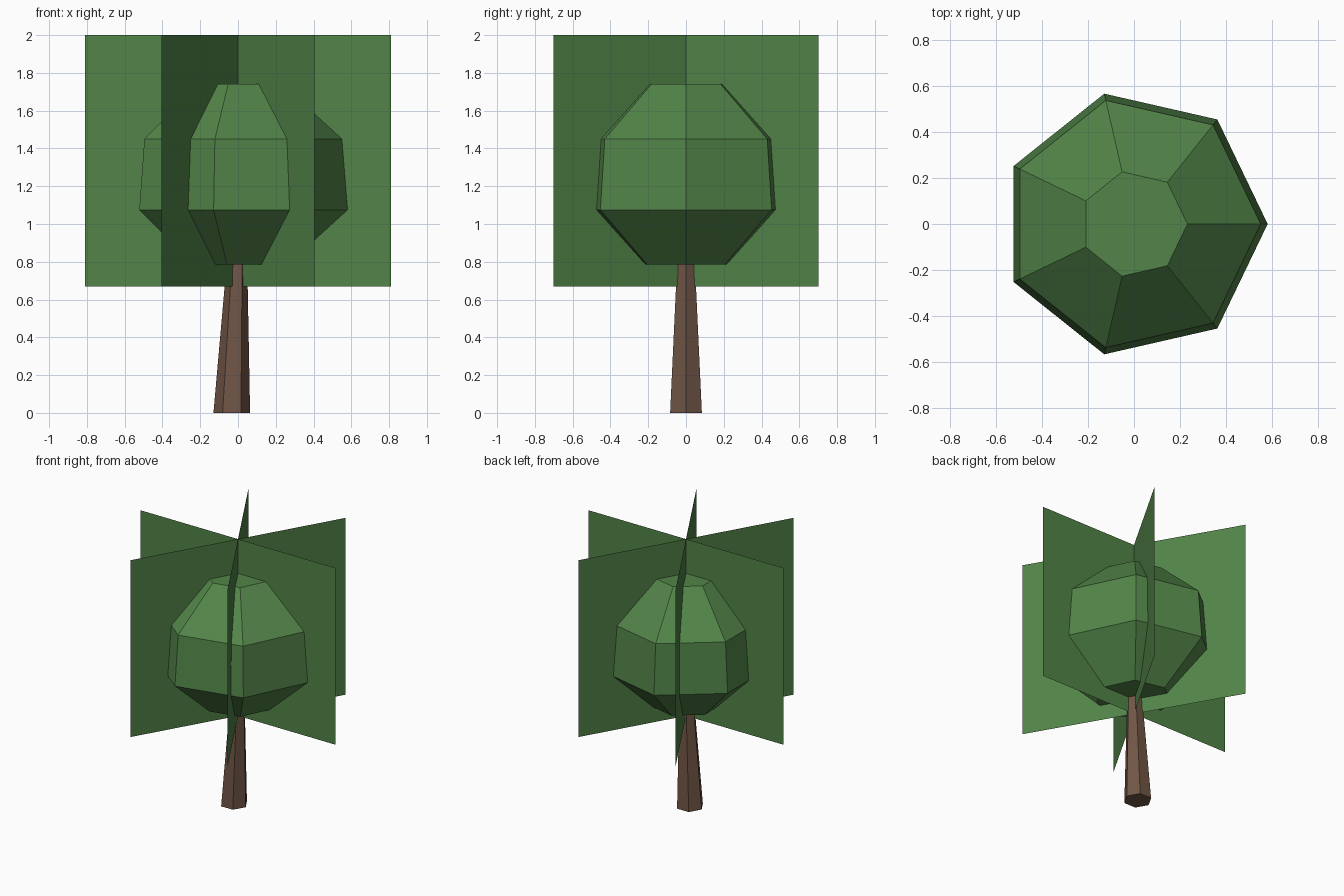
import bpy, bmesh
from math import cos, sin, pi

cube = bpy.data.objects.get("Cube")
if cube:
    bpy.data.objects.remove(cube, do_unlink=True)


def material(name, color):
    mat = bpy.data.materials.new(name)
    mat.use_nodes = True
    mat.diffuse_color = color
    bsdf = mat.node_tree.nodes["Principled BSDF"]
    bsdf.inputs["Base Color"].default_value = color
    bsdf.inputs["Roughness"].default_value = 0.9
    return mat


def finish(bm, name, mat):
    mesh = bpy.data.meshes.new(name)
    bm.to_mesh(mesh)
    bm.free()
    mesh.materials.append(mat)
    obj = bpy.data.objects.new(name, mesh)
    bpy.context.collection.objects.link(obj)
    return obj


def stacked_rings(name, sides, rings, mat):
    """Capped flat-faced solid through rings of (radius, height, x offset)."""
    bm = bmesh.new()
    loops = []
    for radius, z, x in rings:
        angles = [2 * pi * i / sides for i in range(sides)]
        loops.append([bm.verts.new((x + radius * cos(a), radius * sin(a), z))
                      for a in angles])
    for low, high in zip(loops, loops[1:]):
        for i in range(sides):
            j = (i + 1) % sides
            bm.faces.new((low[i], low[j], high[j], high[i]))
    bm.faces.new(loops[0][::-1])
    bm.faces.new(loops[-1])
    return finish(bm, name, mat)


leaf_green = material("leaf green", (0.084, 0.231, 0.065, 1))
bark_brown = material("bark brown", (0.162, 0.091, 0.061, 1))

# Slightly leaning, tapered six-sided trunk
stacked_rings("trunk", 6, [(0.097, 0, -0.033), (0.046, 0.95, 0)], bark_brown)

# Seven-sided leafy crown
stacked_rings("crown", 7, [(0.262, 0.785, 0), (0.58, 1.075, 0),
                           (0.55, 1.45, 0), (0.232, 1.742, 0)], leaf_green)

# Three upright foliage cards crossing on the centre line
bm = bmesh.new()
half_width, bottom, top = 0.81, 0.67, 2.0
for k in range(3):
    dx, dy = half_width * cos(k * pi / 3), half_width * sin(k * pi / 3)
    corners = [(-dx, -dy, bottom), (dx, dy, bottom), (dx, dy, top), (-dx, -dy, top)]
    bm.faces.new([bm.verts.new(c) for c in corners])
finish(bm, "foliage_cards", leaf_green)
